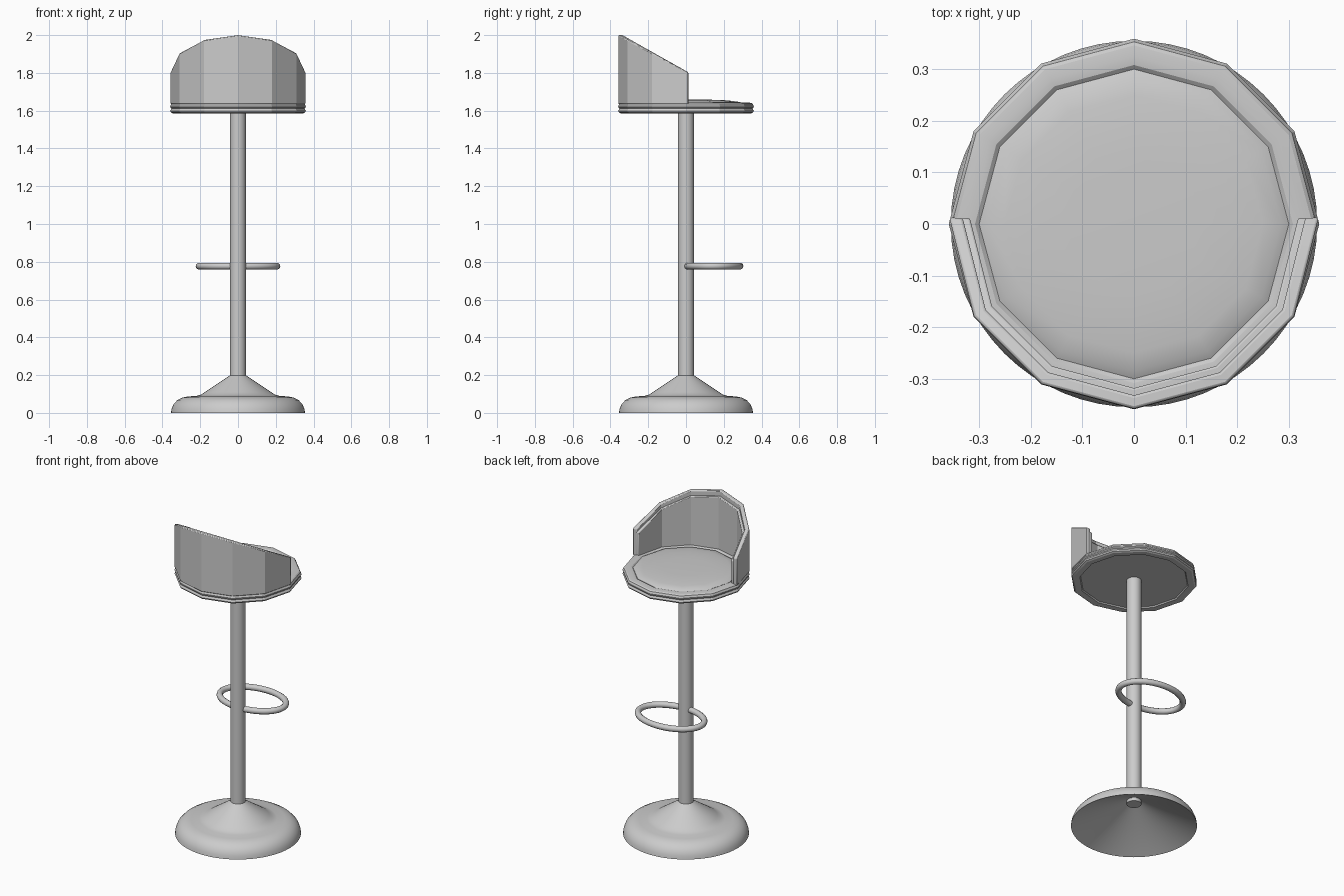
import bpy, bmesh
from math import sin, cos, pi, radians

cube = bpy.data.objects.get("Cube")
if cube:
    bpy.data.objects.remove(cube, do_unlink=True)

# One plain grey for the whole stool
grey = bpy.data.materials.new("light grey")
grey.use_nodes = True
grey.diffuse_color = (0.6, 0.6, 0.6, 1)
grey.node_tree.nodes["Principled BSDF"].inputs["Base Color"].default_value = (0.6, 0.6, 0.6, 1)


def finish(obj, angle=25):
    obj.data.materials.append(grey)
    bpy.ops.object.select_all(action="DESELECT")
    obj.select_set(True)
    bpy.context.view_layer.objects.active = obj
    bpy.ops.object.shade_smooth_by_angle(angle=radians(angle))
    return obj


def mesh_object(name, bm):
    bmesh.ops.recalc_face_normals(bm, faces=bm.faces)
    mesh = bpy.data.meshes.new(name)
    bm.to_mesh(mesh)
    bm.free()
    obj = bpy.data.objects.new(name, mesh)
    bpy.context.collection.objects.link(obj)
    return obj


def lathe(name, profile, sides):
    """Turn a closed (radius, height) profile around z, with poles at radius 0."""
    bm = bmesh.new()
    rings = []
    for r, z in profile:
        count = sides if r > 0 else 1
        rings.append([bm.verts.new((r * cos(2 * pi * i / sides), r * sin(2 * pi * i / sides), z))
                      for i in range(count)])
    for a, b in zip(rings, rings[1:]):
        for i in range(sides):
            j = (i + 1) % sides
            corners = [a[i % len(a)], a[j % len(a)], b[j % len(b)], b[i % len(b)]]
            bm.faces.new(list(dict.fromkeys(corners)))
    return finish(mesh_object(name, bm))


def back_shell(name, outer, inner, bottom, drop, bevel):
    """Faceted half wall along -y whose top edge slopes up towards the middle."""
    bm = bmesh.new()
    sections = []
    for step in range(7):
        a = radians(180 + 30 * step)
        if step == 0:
            a -= radians(2)
        if step == 6:
            a += radians(2)
        section = []
        for r, top in ((outer, False), (outer, True), (inner, True), (inner, False)):
            z = 1.81 - 0.53 * outer * sin(a) - drop if top else bottom
            section.append(bm.verts.new((r * cos(a), r * sin(a), z)))
        sections.append(section)
    for a, b in zip(sections, sections[1:]):
        for i in range(4):
            j = (i + 1) % 4
            bm.faces.new((a[i], a[j], b[j], b[i]))
    bm.faces.new(sections[0])
    bm.faces.new(sections[-1])
    obj = mesh_object(name, bm)
    mod = obj.modifiers.new("soft_edges", "BEVEL")
    mod.width = bevel
    mod.segments = 2
    mod.limit_method = "ANGLE"
    mod.angle_limit = radians(50)
    return finish(obj)


# Flared foot with a hollow conical underside
lathe("base", [(0, 0.17), (0.04, 0.16), (0.355, 0), (0.352, 0.02), (0.342, 0.045),
               (0.322, 0.067), (0.295, 0.081), (0.265, 0.087), (0.22, 0.09),
               (0.195, 0.097), (0.175, 0.11), (0.04, 0.2), (0, 0.2)], 64)

# Central column
lathe("column", [(0, 0.14), (0.042, 0.14), (0.042, 1.6), (0, 1.6)], 32)

# Oval footrest passing through the column
curve = bpy.data.curves.new("footrest", "CURVE")
curve.dimensions = "3D"
curve.bevel_depth = 0.018
curve.bevel_resolution = 3
path = curve.splines.new("POLY")
path.points.add(47)
for i, point in enumerate(path.points):
    a = 2 * pi * i / 48
    point.co = (0.206 * cos(a), 0.146 + 0.14 * sin(a), 0.777, 1)
path.use_cyclic_u = True
footrest = bpy.data.objects.new("footrest", curve)
bpy.context.collection.objects.link(footrest)
bpy.context.view_layer.objects.active = footrest
footrest.select_set(True)
bpy.ops.object.convert(target="MESH")
finish(bpy.context.view_layer.objects.active, 50)

# Twelve-sided seat rim with two beads, open in the middle of its top
lathe("seat_rim", [(0, 1.594), (0.305, 1.594), (0.31, 1.587), (0.345, 1.586), (0.355, 1.591),
                   (0.359, 1.599), (0.354, 1.608), (0.352, 1.611), (0.358, 1.617),
                   (0.359, 1.624), (0.354, 1.632), (0.353, 1.636), (0.346, 1.641),
                   (0.325, 1.644), (0.308, 1.642), (0.298, 1.634), (0, 1.634)], 12)

# Gently domed cushion
lathe("seat_cushion", [(0, 1.625), (0.3, 1.625), (0.3, 1.638), (0.285, 1.646), (0.25, 1.651),
                       (0.2, 1.656), (0.13, 1.658), (0, 1.659)], 12)

# Wraparound backrest: outer shell and a slightly lower inner pad
back_shell("backrest_shell", 0.358, 0.332, 1.635, 0, 0.005)
back_shell("backrest_pad", 0.336, 0.318, 1.635, 0.02, 0.004)
